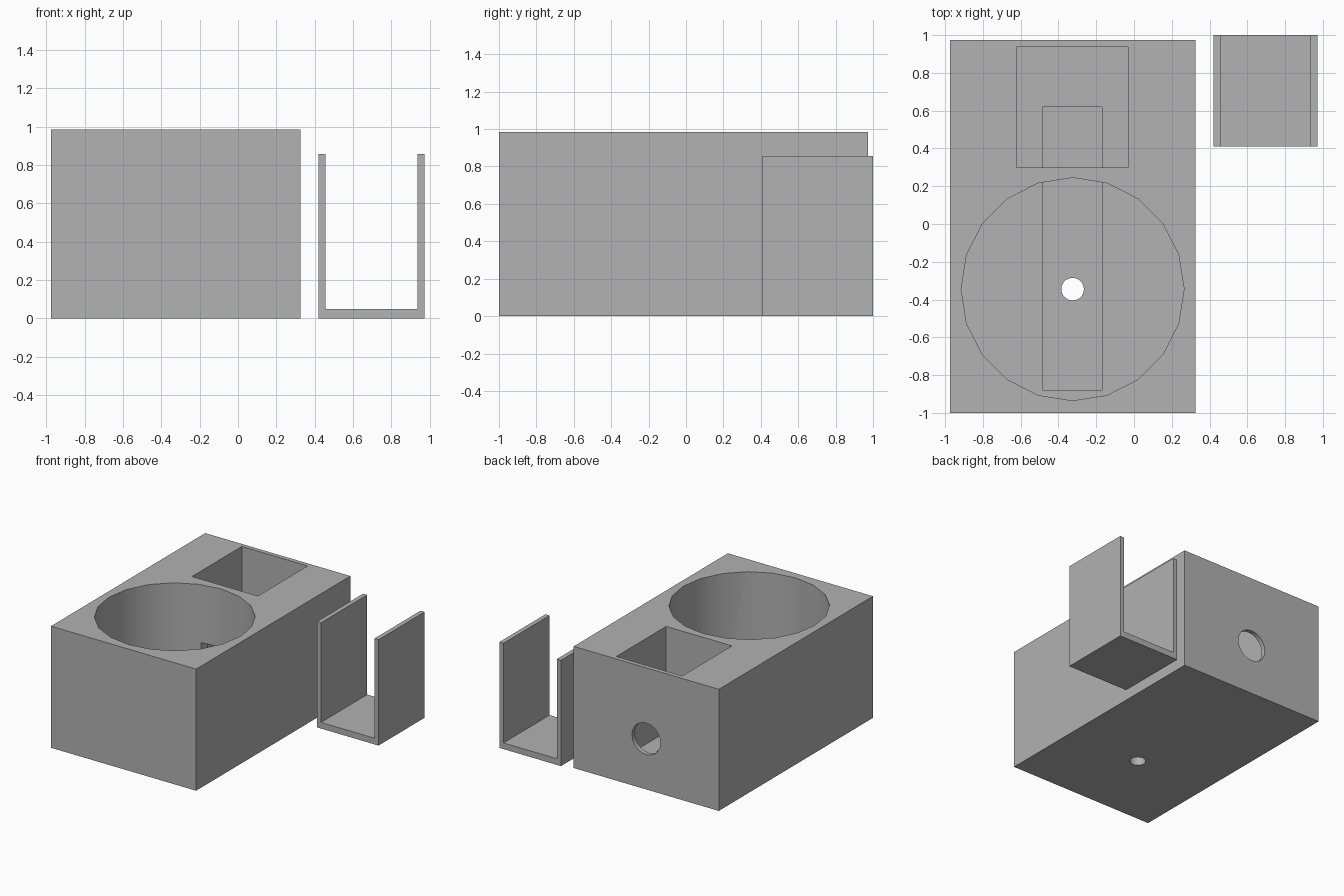
import bpy
import bmesh
from math import pi
from mathutils import Matrix, Vector

cube = bpy.data.objects.get("Cube")
if cube:
    bpy.data.objects.remove(cube, do_unlink=True)

grey = bpy.data.materials.new("plain grey")
grey.use_nodes = True
grey.diffuse_color = (0.445, 0.445, 0.445, 1)
grey.node_tree.nodes["Principled BSDF"].inputs["Base Color"].default_value = grey.diffuse_color


def finish(bm, name):
    bmesh.ops.recalc_face_normals(bm, faces=bm.faces)
    mesh = bpy.data.meshes.new(name)
    bm.to_mesh(mesh)
    bm.free()
    obj = bpy.data.objects.new(name, mesh)
    bpy.context.collection.objects.link(obj)
    mesh.materials.append(grey)
    return obj


def box(name, low, high):
    low, high = Vector(low), Vector(high)
    bm = bmesh.new()
    place = Matrix.Translation((low + high) / 2) @ Matrix.Diagonal((*(high - low), 1))
    bmesh.ops.create_cube(bm, size=1, matrix=place)
    return finish(bm, name)


def cylinder(name, centre, radius, depth, sides, tilt=0):
    bm = bmesh.new()
    place = Matrix.Translation(centre) @ Matrix.Rotation(tilt, 4, "X")
    bmesh.ops.create_cone(bm, cap_ends=True, segments=sides, radius1=radius,
                          radius2=radius, depth=depth, matrix=place)
    return finish(bm, name)


def activate(obj):
    bpy.ops.object.select_all(action="DESELECT")
    obj.select_set(True)
    bpy.context.view_layer.objects.active = obj


def cut(target, cutter):
    cutter.hide_render = True
    mod = target.modifiers.new("cut", "BOOLEAN")
    mod.operation = "DIFFERENCE"
    mod.solver = "EXACT"
    mod.object = cutter
    activate(target)
    bpy.ops.object.modifier_apply(modifier=mod.name)
    bpy.data.objects.remove(cutter, do_unlink=True)


# Main housing block
mid_x, well_y = -0.325, -0.345
top, floor = 0.985, 0.13
housing = box("housing", (-0.975, -1, 0), (0.325, 0.973, top))

# Round well and rectangular pocket, open at the top
cut(housing, cylinder("well_cutter", (mid_x, well_y, floor + 0.5), 0.59, 1, 20))
cut(housing, box("pocket_cutter", (-0.622, 0.3, floor), (-0.032, 0.937, 1.2)))

# Channel joining the well to the pocket, sunk slightly into their floors
cut(housing, box("channel_cutter", (-0.485, -0.88, 0.1), (-0.17, 0.62, 0.515)))

# Drain hole in the base and cable hole in the back wall
cut(housing, cylinder("drain_cutter", (mid_x, well_y, 0.05), 0.06, 0.3, 20))
cut(housing, cylinder("cable_cutter", (mid_x, 0.95, 0.41), 0.128, 0.2, 20, pi / 2))
activate(housing)
bpy.ops.object.shade_smooth_by_angle(angle=pi / 6)

# U-shaped bracket: one profile extruded front to back
left, right, height, wall, base = 0.42, 0.972, 0.857, 0.037, 0.05
profile = [(left, 0), (right, 0), (right, height), (right - wall, height),
           (right - wall, base), (left + wall, base), (left + wall, height), (left, height)]
bm = bmesh.new()
face = bm.faces.new([bm.verts.new((x, 0.41, z)) for x, z in profile])
sweep = bmesh.ops.extrude_face_region(bm, geom=[face], use_keep_orig=True)
bmesh.ops.translate(bm, vec=(0, 0.59, 0),
                    verts=[v for v in sweep["geom"] if isinstance(v, bmesh.types.BMVert)])
finish(bm, "bracket")
